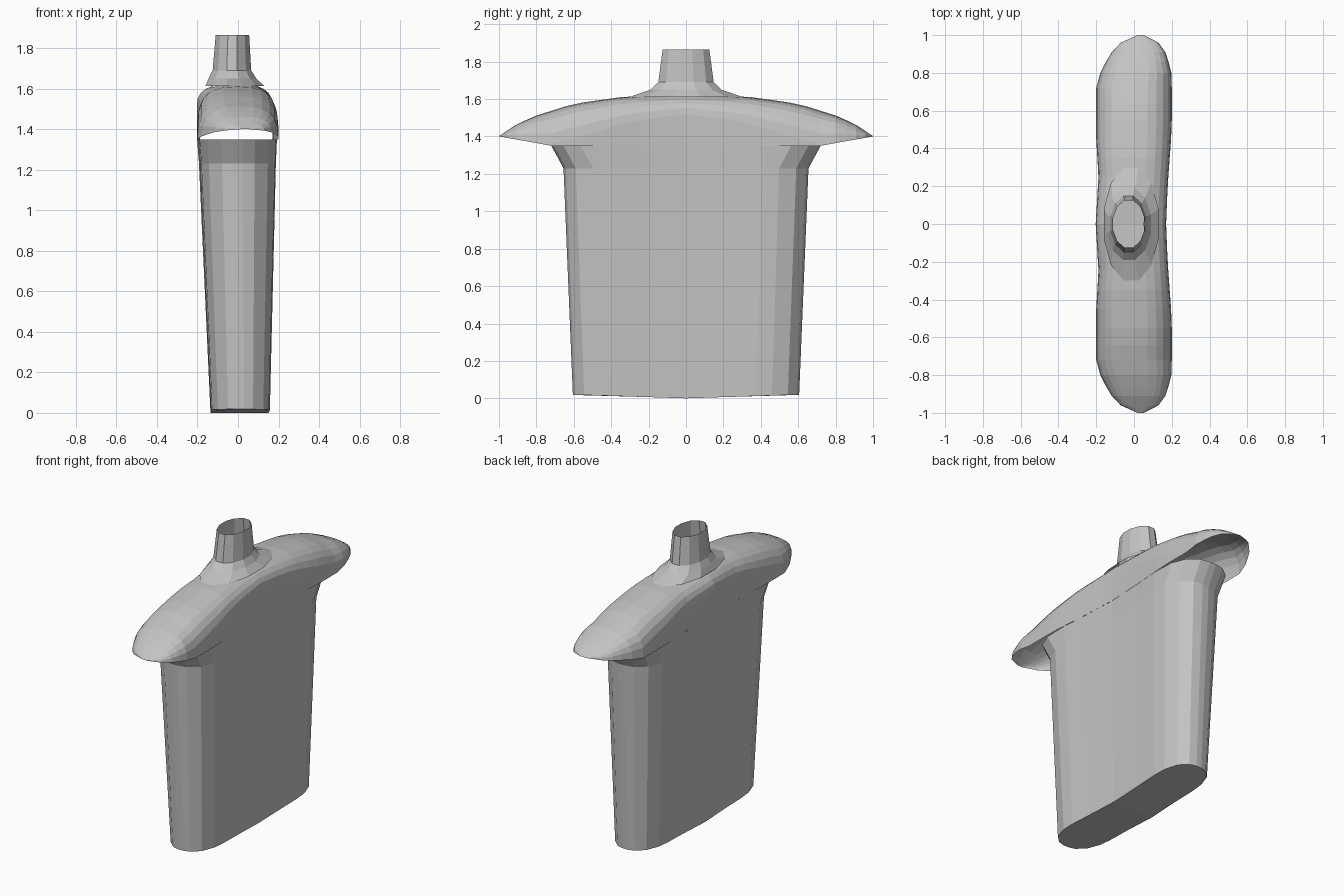
import bpy, bmesh
from math import cos, sin, pi, copysign

if "Cube" in bpy.data.objects:
    bpy.data.objects.remove(bpy.data.objects["Cube"])

grey = bpy.data.materials.new("plain grey")
grey.use_nodes = True
grey.diffuse_color = (0.55, 0.55, 0.55, 1)
grey.node_tree.nodes["Principled BSDF"].inputs["Base Color"].default_value = grey.diffuse_color


def spow(v, e):
    return copysign(abs(v) ** e, v)


def lerp_table(table, t):
    """Linear interpolation in a list of (key, value) pairs."""
    for (a, va), (b, vb) in zip(table, table[1:]):
        if t <= b:
            return va + (vb - va) * (t - a) / (b - a)
    return table[-1][1]


def loft(bm, rings, closed):
    rows = [[bm.verts.new(p) for p in ring] for ring in rings]
    n = len(rows[0])
    for r, s in zip(rows, rows[1:]):
        for i in range(n if closed else n - 1):
            j = (i + 1) % n
            bm.faces.new((r[i], r[j], s[j], s[i]))
    return rows


def finish(name, bm):
    mesh = bpy.data.meshes.new(name)
    bm.to_mesh(mesh)
    bm.free()
    mesh.materials.append(grey)
    obj = bpy.data.objects.new(name, mesh)
    bpy.context.collection.objects.link(obj)
    return obj


# Slightly pinched front and back of the torso, by distance from the middle
right_edge = [(0, -0.203), (0.25, -0.188), (0.45, -0.2), (1, -0.2)]
left_edge = [(0, 0.17), (0.2, 0.178), (0.5, 0.2), (1, 0.2)]


def edges(y):
    return lerp_table(right_edge, abs(y)), lerp_table(left_edge, abs(y))


# Torso: tapering slab with rounded ends, flaring out under the arms
quarter = [(0, 1), (0.36, 1), (0.62, 1), (0.76, 0.95), (0.9, 0.76), (0.98, 0.42), (1, 0.12)]
outline = [(f, w) for f, w in quarter] + [(f, -w) for f, w in reversed(quarter)]
outline += [(-f, -w) for f, w in quarter[1:]] + [(-f, w) for f, w in reversed(quarter[1:])]


def torso_ring(z, half, flare, low, high, pinch):
    ring = []
    for f, w in outline:
        y = f * half
        a, b = edges(y)
        a, b = low + (a + 0.2) * pinch, high + (b - 0.2) * pinch
        x = (a + b) / 2 + w * (b - a) / 2
        y += copysign(flare, f) if abs(f) > 0.7 else 0
        ring.append((x, y, z if z else 0.018 * min(1, abs(f) * 1.1)))
    return ring


bm = bmesh.new()
rows = loft(bm, [torso_ring(0, 0.605, 0, -0.135, 0.16, 0.3),
                 torso_ring(1.23, 0.655, 0, -0.19, 0.193, 0.9),
                 torso_ring(1.35, 0.655, 0.065, -0.199, 0.199, 1)], True)
base = rows[0]
n = len(quarter)
# Base cap in two halves that meet in the middle
bm.faces.new(base[:2 * n])
bm.faces.new([base[0]] + base[2 * n - 1:])
bmesh.ops.recalc_face_normals(bm, faces=bm.faces)
finish("torso", bm)

# Shoulder yoke: arched cross-sections running across to open sleeve ends
crown = [(0, 1.625), (0.15, 1.622), (0.35, 1.61), (0.6, 1.575), (0.8, 1.512), (0.9, 1.468), (1, 1.402)]
spring = [(0, 1.52), (0.3, 1.48), (0.5, 1.42), (0.6, 1.39), (0.72, 1.36), (1, 1.4)]
hem = [(0, 1.35), (0.72, 1.35), (0.8, 1.365), (1, 1.4)]
taper = [(0, 1), (0.72, 1), (0.8, 0.94), (0.9, 0.75), (0.96, 0.5), (1, 0.08)]
half_stations = [0.07, 0.14, 0.25, 0.35, 0.45, 0.55, 0.64, 0.72, 0.8, 0.86, 0.91, 0.96, 0.985, 1]
stations = [-y for y in reversed(half_stations)] + [0] + half_stations
STEPS = 12


def yoke_section(y):
    d = abs(y)
    a, b = edges(y)
    w = lerp_table(taper, d)
    mid = (a + b) / 2 + (0.035 * max(0, d - 0.72) / 0.28)
    half = (b - a) / 2 * w
    top, start, low = (lerp_table(t, d) for t in (crown, spring, hem))
    section = [(mid + half, y, low)]
    for i in range(STEPS + 1):
        t = pi * i / STEPS
        section.append((mid + half * spow(cos(t), 0.75), y,
                        start + (top - start) * spow(abs(sin(t)), 0.85)))
    section.append((mid - half, y, low))
    return section


bm = bmesh.new()
loft(bm, [yoke_section(y) for y in stations], False)
# Opening under the neck
hole = [f for f in bm.faces if f.calc_center_median().z > 1.58
        and abs(f.calc_center_median().y) < 0.14 and -0.12 < f.calc_center_median().x < 0.07]
bmesh.ops.delete(bm, geom=hole, context="FACES")
bmesh.ops.remove_doubles(bm, verts=bm.verts, dist=0.0005)
bmesh.ops.recalc_face_normals(bm, faces=bm.faces)
finish("shoulder_yoke", bm)

# Neck: open oval tube that spreads into the shoulders
bm = bmesh.new()
neck = [(1.865, -0.11, 0.055, 0.125), (1.69, -0.125, 0.065, 0.148),
        (1.65, -0.145, 0.09, 0.19), (1.612, -0.16, 0.13, 0.3)]
rings = []
for z, low, high, half in neck:
    ring = []
    for i in range(12):
        t = 2 * pi * (i + 0.5) / 12
        ring.append(((low + high) / 2 + (high - low) / 2 * cos(t) / cos(pi / 12),
                     half * sin(t) / cos(pi / 12), z))
    rings.append(ring)
loft(bm, rings, True)
bmesh.ops.recalc_face_normals(bm, faces=bm.faces)
finish("neck", bm)
